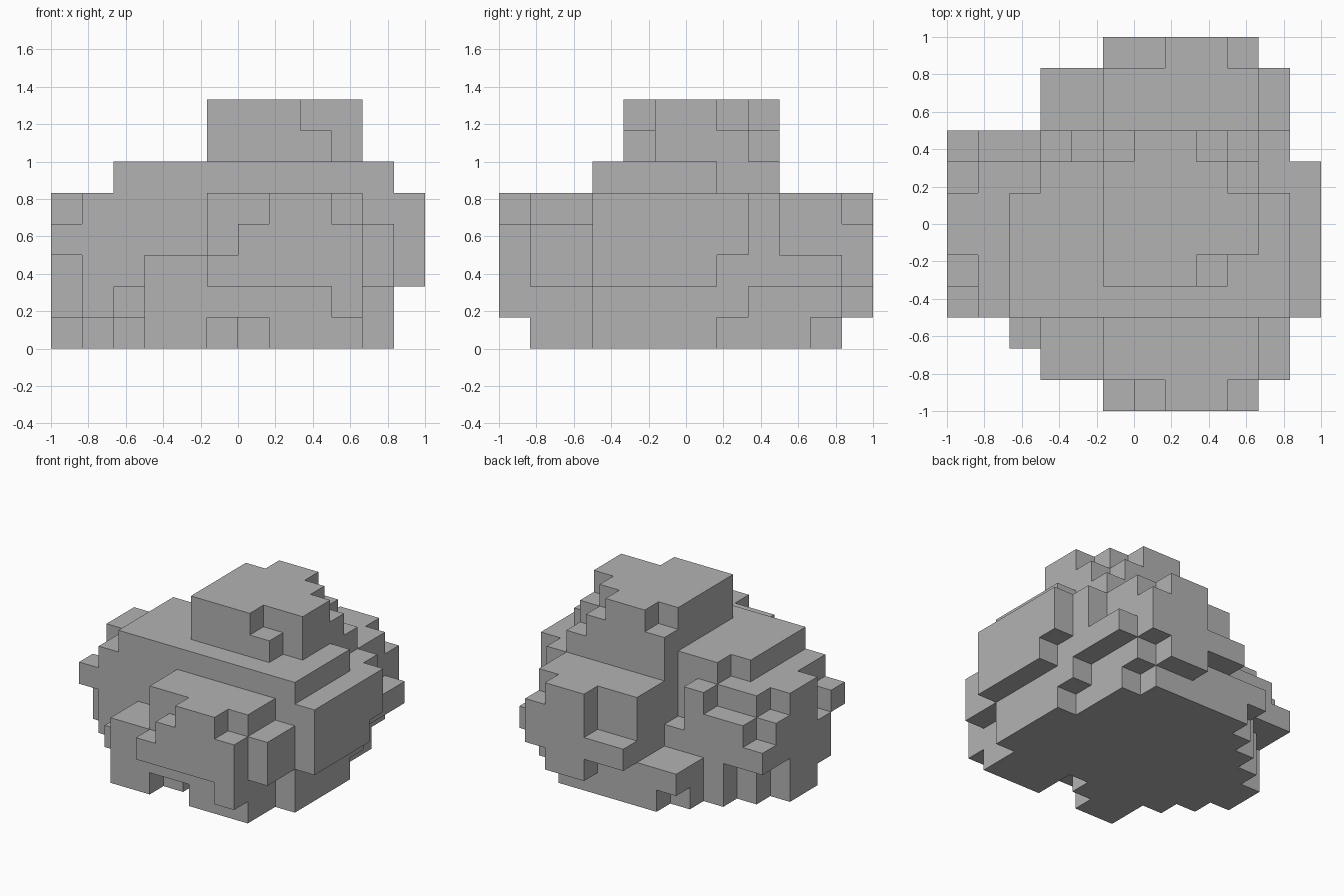
import bpy
import bmesh
from mathutils import Vector

# Remove only the default cube
default_cube = bpy.data.objects.get("Cube")
if default_cube:
    bpy.data.objects.remove(default_cube, do_unlink=True)

UNIT = 1 / 6                      # edge length of one block
ORIGIN = Vector((-1, -1, 0))      # corner of the block grid

# One plain grey stone colour
stone_grey = bpy.data.materials.new("stone_grey")
stone_grey.use_nodes = True
grey = (0.45, 0.45, 0.45, 1)
stone_grey.diffuse_color = grey
stone_grey.node_tree.nodes["Principled BSDF"].inputs["Base Color"].default_value = grey


def cells_in(box):
    """All grid cells inside a box given as x, y and z ranges."""
    x_from, x_to, y_from, y_to, z_from, z_to = box
    return {(x, y, z)
            for x in range(x_from, x_to)
            for y in range(y_from, y_to)
            for z in range(z_from, z_to)}


def solid(boxes, cuts=()):
    """Union of boxes, less the cut boxes."""
    filled = set().union(*(cells_in(box) for box in boxes))
    return filled.difference(*(cells_in(cut) for cut in cuts))


parts = {}

# Stepped round foot, with a small notch under the front
parts["stepped_base"] = solid(
    [(3, 10, 1, 3, 0, 2), (2, 11, 3, 4, 0, 2), (1, 11, 4, 5, 0, 2),
     (0, 11, 5, 7, 0, 2), (1, 10, 7, 8, 0, 2), (2, 10, 8, 9, 0, 2),
     (3, 10, 9, 10, 0, 2), (4, 9, 10, 11, 0, 2),
     # overhanging ledges
     (2, 3, 2, 3, 1, 2), (1, 2, 3, 4, 1, 2), (0, 1, 4, 5, 1, 2),
     (10, 11, 7, 8, 1, 2), (3, 10, 10, 11, 1, 2)],
    cuts=[(5, 7, 1, 2, 0, 1), (6, 7, 2, 3, 0, 1)])

# Wide middle mass with chipped sides
parts["main_body"] = solid(
    [(1, 12, 3, 7, 2, 5), (1, 11, 7, 8, 2, 5), (11, 12, 7, 8, 3, 5),
     # right side chips
     (0, 1, 3, 4, 3, 4), (0, 1, 4, 5, 2, 3), (0, 1, 5, 7, 2, 5),
     (0, 1, 7, 8, 2, 4),
     # back row
     (0, 11, 8, 9, 2, 3), (1, 4, 8, 9, 3, 4), (3, 4, 8, 9, 4, 5),
     (5, 11, 8, 9, 3, 5)])

# Bulge on the front
parts["front_bulge"] = solid(
    [(3, 11, 1, 3, 2, 3), (5, 11, 1, 3, 3, 4), (5, 10, 1, 3, 4, 5),
     (9, 10, 0, 1, 1, 2), (5, 10, 0, 1, 2, 3), (6, 10, 0, 1, 3, 4),
     (7, 9, 0, 1, 4, 5)])

# Bulge on the back
parts["back_bulge"] = solid(
    [(5, 10, 9, 11, 2, 5), (10, 11, 9, 11, 2, 3),
     (7, 9, 11, 12, 1, 5), (5, 10, 11, 12, 2, 3), (9, 10, 11, 12, 3, 4)])

# Flat tier on top of the body
parts["upper_tier"] = solid(
    [(2, 11, 3, 7, 5, 6), (3, 10, 7, 8, 5, 6), (5, 10, 8, 9, 5, 6)])

# Peak with stepped corners
parts["peak"] = solid(
    [(5, 9, 4, 9, 6, 7), (9, 10, 5, 8, 6, 7),
     (5, 8, 4, 8, 7, 8), (8, 10, 5, 7, 7, 8), (8, 9, 7, 8, 7, 8),
     (6, 8, 8, 9, 7, 8)])

everything = set().union(*parts.values())


def build_part(name, cells):
    """Skin the cells of one part, leaving out faces buried in the model."""
    bm = bmesh.new()
    corners = {}

    def corner(point):
        key = tuple(round(value) for value in point)
        if key not in corners:
            corners[key] = bm.verts.new(ORIGIN + Vector(key) * UNIT)
        return corners[key]

    for cell in sorted(cells):
        for axis in range(3):
            for side in (-1, 1):
                normal = Vector((0, 0, 0))
                normal[axis] = side
                neighbour = tuple(round(c + n) for c, n in zip(cell, normal))
                if neighbour in everything:
                    continue
                # Two in-plane directions, ordered so the face looks outward
                across = Vector((0, 0, 0))
                across[(axis + 1) % 3] = 1
                along = normal.cross(across)
                middle = Vector(cell) + (Vector((1, 1, 1)) + normal) / 2
                loop = [(-1, -1), (1, -1), (1, 1), (-1, 1)]
                bm.faces.new([corner(middle + across * (a / 2) + along * (b / 2))
                              for a, b in loop])

    mesh = bpy.data.meshes.new(name)
    bm.to_mesh(mesh)
    bm.free()
    mesh.materials.append(stone_grey)
    part = bpy.data.objects.new(name, mesh)
    bpy.context.collection.objects.link(part)
    return part


for part_name, part_cells in parts.items():
    build_part(part_name, part_cells)
